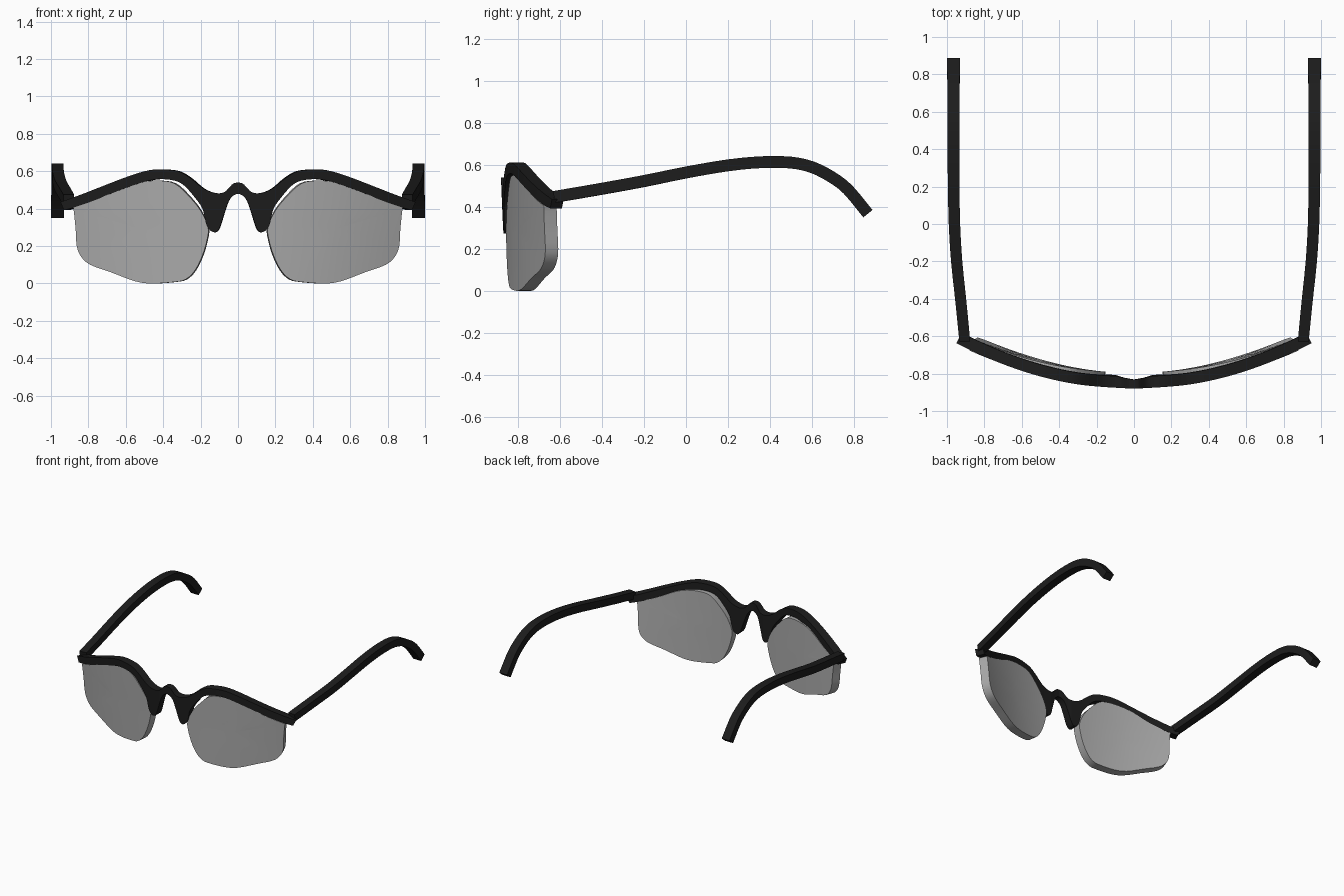
import bpy, bmesh, math
from mathutils import Vector

if "Cube" in bpy.data.objects:
    bpy.data.objects.remove(bpy.data.objects["Cube"])


def spline(pts, sub, closed=False):
    """Catmull-Rom through tuples of any length."""
    n = len(pts)
    get = (lambda i: pts[i % n]) if closed else (lambda i: pts[min(max(i, 0), n - 1)])
    out = []
    for i in range(n if closed else n - 1):
        a, b, c, d = (get(i + k) for k in (-1, 0, 1, 2))
        for s in range(sub):
            t = s / sub
            out.append(tuple(
                0.5 * (2 * q + (r - p) * t + (2 * p - 5 * q + 4 * r - u) * t * t
                       + (3 * q - p - 3 * r + u) * t ** 3)
                for p, q, r, u in zip(a, b, c, d)))
    if not closed:
        out.append(tuple(pts[-1]))
    return out


def finish(name, bm, mat, angle):
    bmesh.ops.recalc_face_normals(bm, faces=bm.faces)
    me = bpy.data.meshes.new(name)
    bm.to_mesh(me)
    bm.free()
    ob = bpy.data.objects.new(name, me)
    bpy.context.collection.objects.link(ob)
    me.materials.append(mat)
    ob.modifiers.new("mirror", 'MIRROR')
    bpy.ops.object.select_all(action='DESELECT')
    ob.select_set(True)
    bpy.context.view_layer.objects.active = ob
    bpy.ops.object.shade_smooth_by_angle(angle=math.radians(angle))
    return ob


def loft(name, rings, mat, cap_start):
    bm = bmesh.new()
    vs = [[bm.verts.new(p) for p in r] for r in rings]
    for a, b in zip(vs, vs[1:]):
        for i in range(4):
            j = (i + 1) % 4
            bm.faces.new((a[i], a[j], b[j], b[i]))
    bm.faces.new(vs[-1])
    if cap_start:
        bm.faces.new(vs[0])
    return finish(name, bm, mat, 35)


black = bpy.data.materials.new("black_frame")
black.diffuse_color = (0.012, 0.012, 0.012, 1)
black.use_nodes = True
black.node_tree.nodes["Principled BSDF"].inputs["Base Color"].default_value = black.diffuse_color
tint = bpy.data.materials.new("tinted_lens")
tint.diffuse_color = (0.4, 0.4, 0.4, 0.75)
tint.use_nodes = True
tint.node_tree.nodes["Principled BSDF"].inputs["Base Color"].default_value = tint.diffuse_color

# Brow bar with bridge and nose pads: (top x, top z, bottom x, bottom z)
stations = [
    (0, .54, 0, .48), (.025, .535, .025, .47), (.045, .515, .05, .44),
    (.07, .49, .075, .37), (.10, .482, .10, .295), (.13, .485, .125, .273),
    (.16, .495, .155, .29), (.185, .508, .172, .325), (.21, .527, .19, .40),
    (.25, .56, .235, .465), (.30, .592, .29, .525), (.35, .606, .34, .55),
    (.43, .61, .42, .558), (.50, .60, .49, .547), (.60, .568, .58, .518),
    (.72, .522, .70, .472), (.84, .475, .82, .422), (.95, .435, .93, .392)]


def bar_points(x, z, t):
    y = -.88 + .265 * x * x + .03 * (.55 - z)
    nrm = Vector((-.53 * x, 1, 0)).normalized()
    p = Vector((x, y, z))
    q = p + nrm * t
    q.x = max(q.x, 0)
    return p, q


rings = []
for xt, zt, xb, zb in spline(stations, 3):
    t = .047 + .015 * min(1, xt / .1)
    f1, b1 = bar_points(xt, zt, t)
    f2, b2 = bar_points(xb, zb, t)
    rings.append((f1, b1, b2, f2))
loft("brow_frame", rings, black, False)

# Temple arms: square section swept along a hooked path
path = [(.905, -.625, .447), (.925, -.42, .482), (.948, -.2, .522),
        (.96, 0, .563), (.964, .2, .597), (.965, .36, .612), (.965, .5, .61),
        (.965, .6, .588), (.965, .69, .543), (.965, .77, .482), (.965, .865, .367)]
pts = [Vector(p) for p in spline(path, 3)]
rings = []
for i, p in enumerate(pts):
    d = (pts[min(i + 1, len(pts) - 1)] - pts[max(i - 1, 0)]).normalized()
    side = d.cross(Vector((0, 0, 1))).normalized()
    up = side.cross(d).normalized()
    w, h = side * (.029 + .005 * i / len(pts)), up * .028
    rings.append((p + w + h, p - w + h, p - w - h, p + w - h))
loft("temple_arm", rings, black, True)

# Lenses: thick curved shells inside a smooth outline
outline = [
    (.16, .30), (.165, .235), (.19, .15), (.23, .07), (.28, .022), (.34, .008),
    (.46, 0), (.55, .012), (.68, .06), (.79, .10), (.84, .145), (.862, .20),
    (.868, .29), (.877, .38), (.88, .403), (.86, .412), (.74, .455), (.61, .517),
    (.52, .543), (.42, .55), (.34, .535), (.27, .475), (.20, .39)]
rim = spline(outline, 3, True)
cx, cz = .52, .29


def lens_point(x, z, t):
    y = -.862 + .23 * x * x + .1 * x * x * (.5 - z)
    return Vector((x, y, z)) + Vector((-.46 * x, 1, 0)).normalized() * t


bm = bmesh.new()
rims = []
for t in (0, .066):
    loops = []
    for s in (1, .85, .6, .3):
        loops.append([bm.verts.new(lens_point(cx + (x - cx) * s, cz + (z - cz) * s, t))
                      for x, z in rim])
    mid = bm.verts.new(lens_point(cx, cz, t))
    n = len(rim)
    for i in range(n):
        j = (i + 1) % n
        for a, b in zip(loops, loops[1:]):
            bm.faces.new((a[i], a[j], b[j], b[i]))
        bm.faces.new((loops[-1][i], loops[-1][j], mid))
    rims.append(loops[0])
for i in range(n):
    j = (i + 1) % n
    bm.faces.new((rims[0][i], rims[0][j], rims[1][j], rims[1][i]))
finish("lens", bm, tint, 40)
